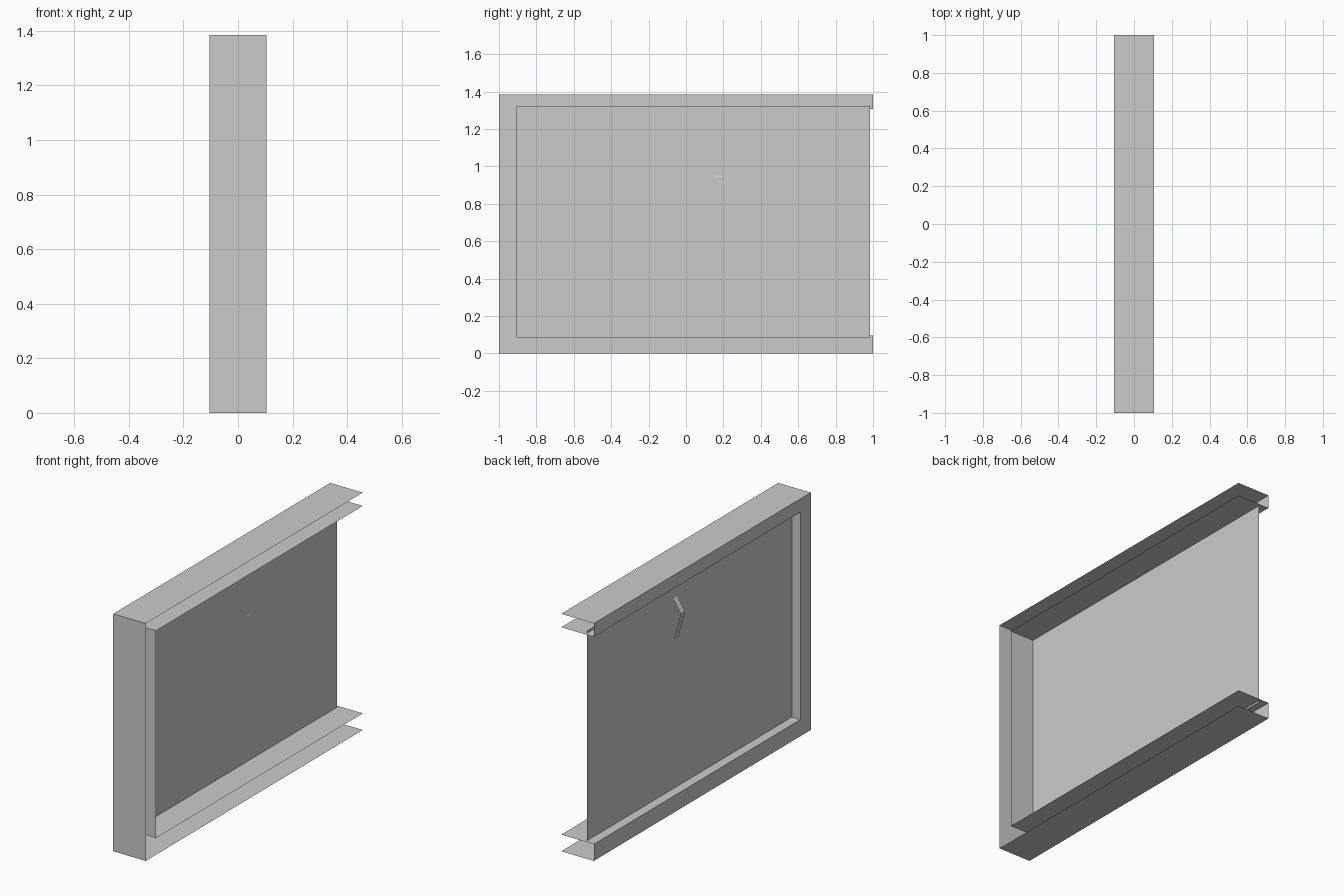
import bpy

if "Cube" in bpy.data.objects:
    bpy.data.objects.remove(bpy.data.objects["Cube"])

X_FACE, X_BACK, X_PANEL = -0.105, 0.105, -0.05


def add_mesh(name, verts, faces):
    mesh = bpy.data.meshes.new(name)
    mesh.from_pydata(verts, [], faces)
    mesh.update()
    obj = bpy.data.objects.new(name, mesh)
    bpy.context.collection.objects.link(obj)
    return obj


def loft(name, rows):
    """Join equally long rows of points with quads."""
    n = len(rows[0])
    verts = [p for row in rows for p in row]
    faces = [(r * n + i, r * n + i + 1, (r + 1) * n + i + 1, (r + 1) * n + i)
             for r in range(len(rows) - 1) for i in range(n - 1)]
    return add_mesh(name, verts, faces)


# three-sided window frame: U channel, open at the back and at the +y ends
outer = [(1, 0), (-1, 0), (-1, 1.385), (1, 1.385)]
inner = [(1, 0.097), (-0.905, 0.097), (-0.905, 1.307), (1, 1.307)]
loft("window_frame", [[(x, y, z) for y, z in path]
                      for path, x in ((outer, X_BACK), (outer, X_FACE),
                                      (inner, X_FACE), (inner, X_BACK))])

# thin pane, its edges tucked into the channel
loft("pane", [[(X_PANEL, y, z) for y in (-0.905, 0.985)]
              for z in (0.085, 1.322)])

# bent strip handle, lower end just through the pane
handle_profile = [(X_PANEL, 1.205), (-0.1, 1.13), (X_PANEL + 0.002, 0.943)]
loft("handle", [[(x, y, z) for y in (0.15, 0.19)] for x, z in handle_profile])
